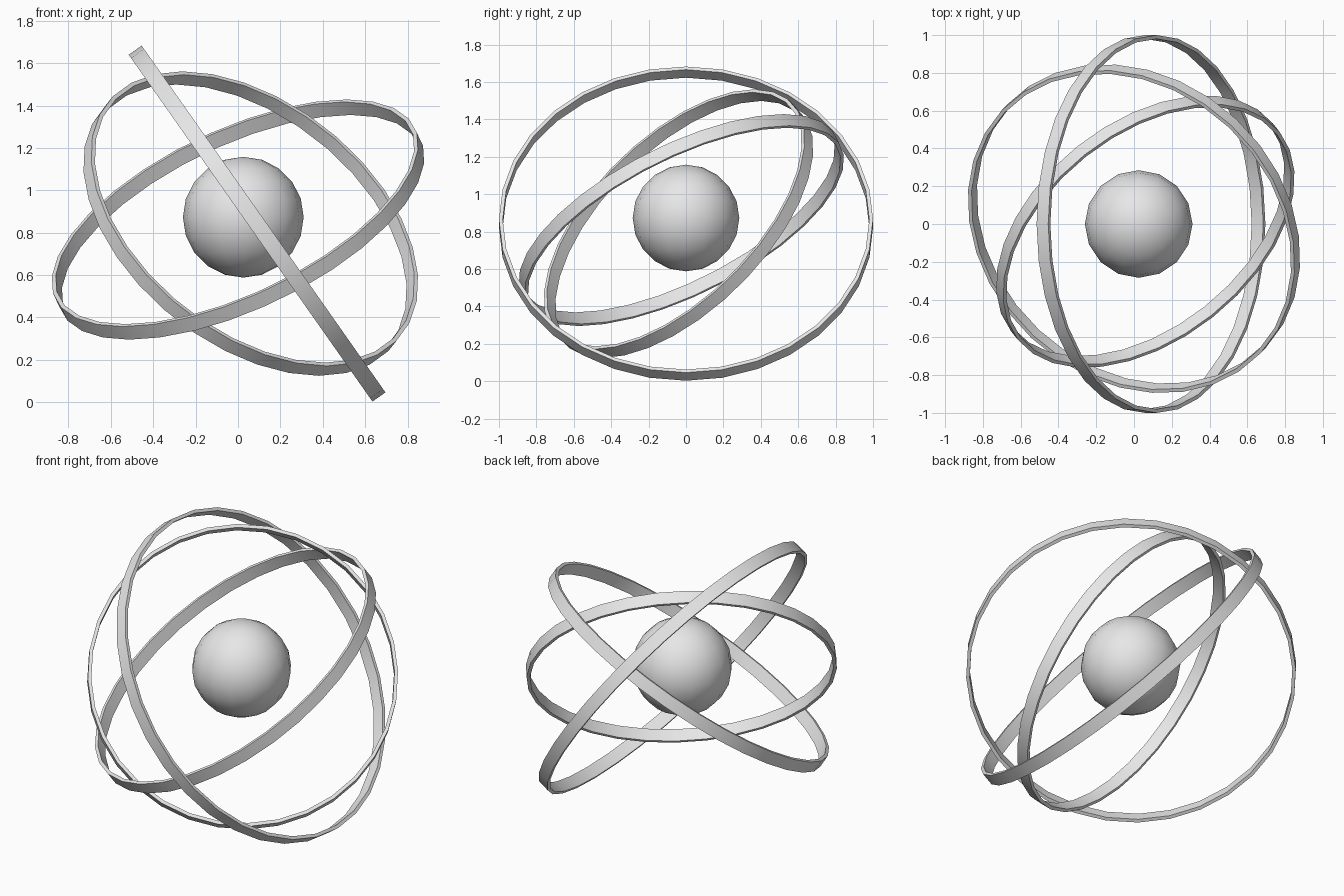
import bpy, bmesh, math
from mathutils import Vector, Matrix

cube = bpy.data.objects.get("Cube")
if cube:
    bpy.data.objects.remove(cube, do_unlink=True)

GREY = (0.8, 0.8, 0.8, 1.0)
grey = bpy.data.materials.new("plain grey")
grey.use_nodes = True
grey.diffuse_color = GREY
bsdf = next(n for n in grey.node_tree.nodes if n.type == 'BSDF_PRINCIPLED')
bsdf.inputs["Base Color"].default_value = GREY


def finish(obj):
    """Give the part its colour and smooth shading with sharp rims."""
    obj.data.materials.append(grey)
    bpy.ops.object.select_all(action='DESELECT')
    obj.select_set(True)
    bpy.context.view_layer.objects.active = obj
    bpy.ops.object.shade_smooth_by_angle(angle=math.radians(35))


def orbit_ring(name, radius, centre, axis, width=0.075, thickness=0.02, sides=32):
    """Flat band: a rectangular section spun around its own axis."""
    bm = bmesh.new()
    inner, half = radius - thickness, width / 2
    section = [bm.verts.new((r, 0, z)) for r, z in
               ((inner, -half), (radius, -half), (radius, half), (inner, half))]
    edges = [bm.edges.new((section[i], section[(i + 1) % 4])) for i in range(4)]
    bmesh.ops.spin(bm, geom=section + edges, cent=(0, 0, 0), axis=(0, 0, 1),
                   angle=math.tau, steps=sides, use_merge=False)
    bmesh.ops.remove_doubles(bm, verts=bm.verts[:], dist=0.0005)
    bmesh.ops.recalc_face_normals(bm, faces=bm.faces[:])
    # Tilt the band onto its axis and move it into place
    tilt = Vector(axis).to_track_quat('Z', 'Y').to_matrix().to_4x4()
    bm.transform(Matrix.Translation(centre) @ tilt)
    mesh = bpy.data.meshes.new(name)
    bm.to_mesh(mesh)
    bm.free()
    obj = bpy.data.objects.new(name, mesh)
    bpy.context.collection.objects.link(obj)
    finish(obj)


# Central ball
bpy.ops.mesh.primitive_uv_sphere_add(segments=16, ring_count=10, radius=0.285,
                                     location=(0.025, 0, 0.873))
core = bpy.context.object
core.name = "core_ball"
finish(core)

# Three tilted bands around the ball
orbit_ring("outer_ring", 1.0, (0.09, 0, 0.843), (0.818, 0, 0.575))
orbit_ring("middle_ring", 0.94, (0, -0.025, 0.862), (-0.39, -0.416, 0.822))
orbit_ring("inner_ring", 0.885, (0.06, -0.04, 0.843), (0.489, -0.616, 0.62))
